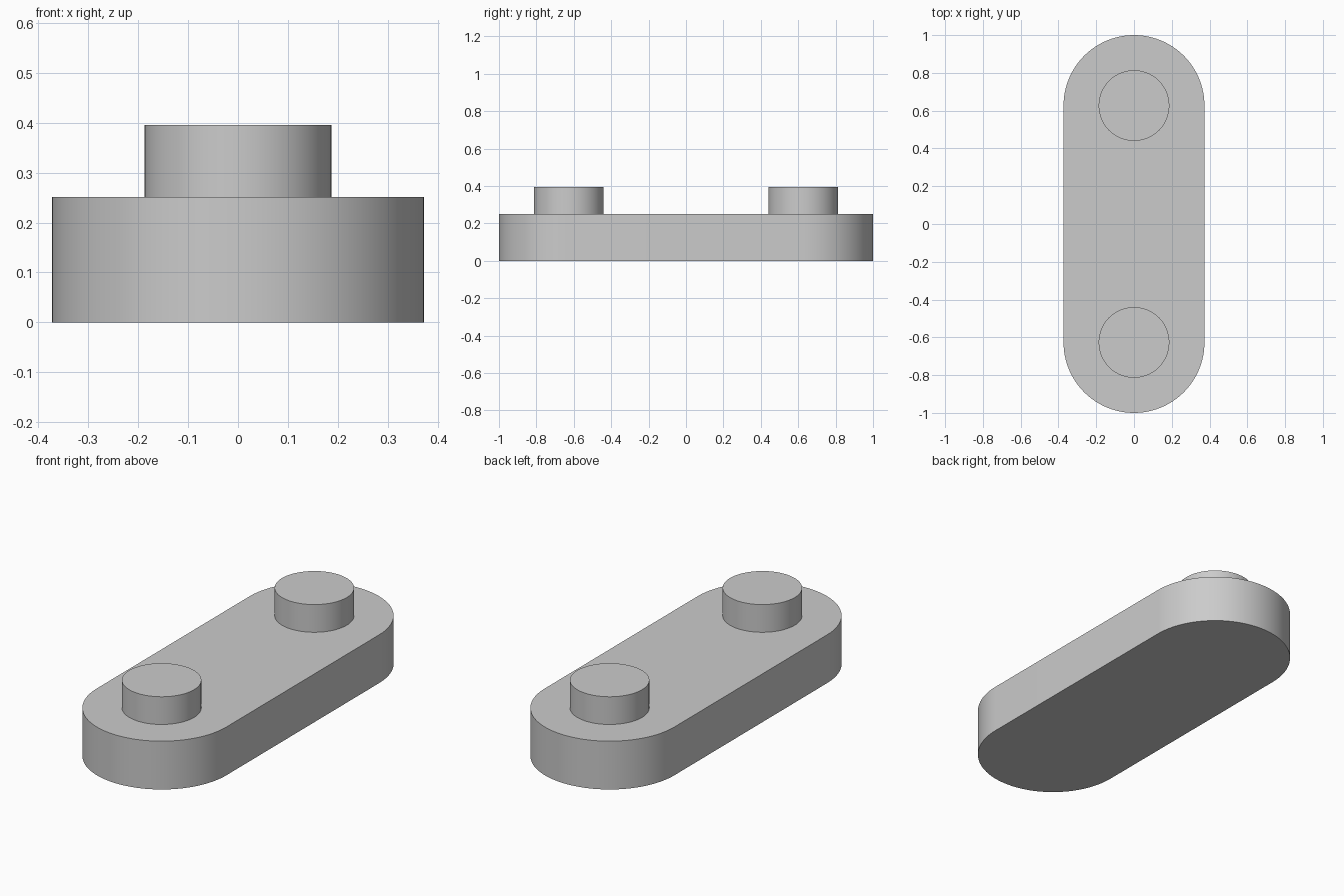
import bpy
import bmesh
from math import pi, sin, cos, radians

cube = bpy.data.objects.get("Cube")
if cube:
    bpy.data.objects.remove(cube, do_unlink=True)

PLATE_RADIUS, PLATE_TOP = 0.373, 0.251
PIN_RADIUS, PIN_TOP = 0.187, 0.395
SPACING = 1 - PLATE_RADIUS  # distance of each pin from the centre
STEPS = 48                  # segments per half circle

grey = bpy.data.materials.new("light_grey")
grey.use_nodes = True
colour = (0.6, 0.6, 0.6, 1)
grey.diffuse_color = colour
grey.node_tree.nodes["Principled BSDF"].inputs["Base Color"].default_value = colour


def arc(radius, centre_y, start):
    """Half circle of outline points, counter-clockwise."""
    angles = [start + pi * i / STEPS for i in range(STEPS + 1)]
    return [(radius * cos(a), centre_y + radius * sin(a)) for a in angles]


def extrude_outline(name, outline, bottom, top):
    """Solid made by raising a flat outline."""
    bm = bmesh.new()
    face = bm.faces.new([bm.verts.new((x, y, bottom)) for x, y in outline])
    raised = bmesh.ops.extrude_face_region(bm, geom=[face], use_keep_orig=True)
    verts = [v for v in raised["geom"] if isinstance(v, bmesh.types.BMVert)]
    bmesh.ops.translate(bm, vec=(0, 0, top - bottom), verts=verts)
    bmesh.ops.recalc_face_normals(bm, faces=bm.faces)
    mesh = bpy.data.meshes.new(name)
    bm.to_mesh(mesh)
    bm.free()
    mesh.materials.append(grey)
    obj = bpy.data.objects.new(name, mesh)
    bpy.context.collection.objects.link(obj)
    bpy.ops.object.select_all(action="DESELECT")
    obj.select_set(True)
    bpy.context.view_layer.objects.active = obj
    bpy.ops.object.shade_smooth_by_angle(angle=radians(30))


# Rounded link plate
extrude_outline("link_plate", arc(PLATE_RADIUS, SPACING, 0)
                + arc(PLATE_RADIUS, -SPACING, pi), 0, PLATE_TOP)

# Round pins standing on the plate, one at each end
for name, y in (("front_pin", -SPACING), ("back_pin", SPACING)):
    circle = arc(PIN_RADIUS, y, 0)[:-1] + arc(PIN_RADIUS, y, pi)[:-1]
    extrude_outline(name, circle, PLATE_TOP, PIN_TOP)
